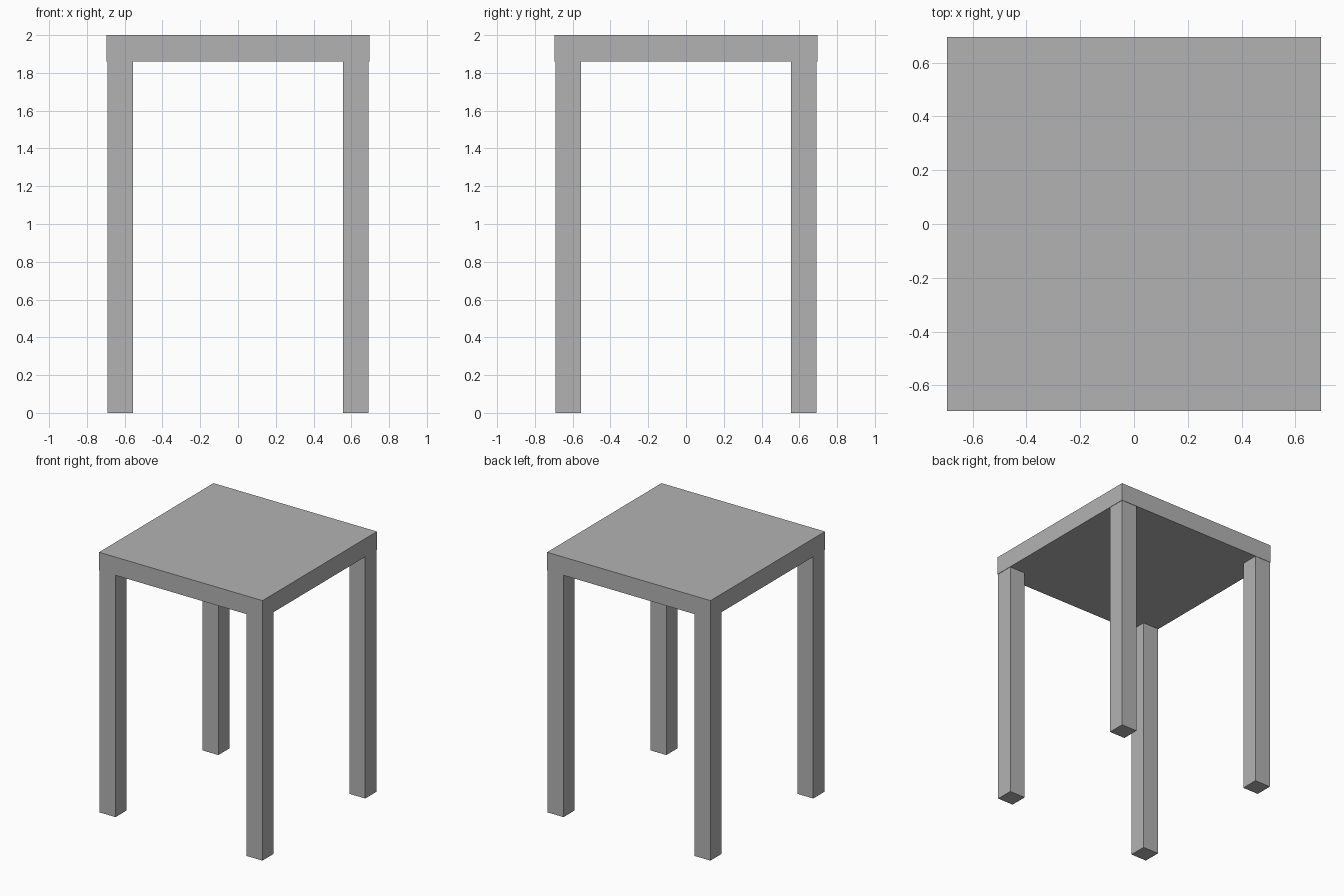
import bpy

# Remove the default object
cube = bpy.data.objects.get("Cube")
if cube:
    bpy.data.objects.remove(cube, do_unlink=True)

# Single flat grey
GREY = (0.45, 0.45, 0.45, 1.0)
grey = bpy.data.materials.new("grey")
grey.use_nodes = True
grey.diffuse_color = GREY
grey.node_tree.nodes["Principled BSDF"].inputs["Base Color"].default_value = GREY

HEIGHT = 2.0
TOP_WIDTH = 1.39
TOP_THICKNESS = 0.14
LEG_WIDTH = 0.135
LEG_INSET = 0.003


def box(name, size, location):
    bpy.ops.mesh.primitive_cube_add(size=1, location=location)
    obj = bpy.context.object
    obj.name = name
    obj.scale = size
    bpy.ops.object.transform_apply(location=False, rotation=False, scale=True)
    obj.data.materials.append(grey)
    return obj


# Square slab top
box("table_top", (TOP_WIDTH, TOP_WIDTH, TOP_THICKNESS),
    (0, 0, HEIGHT - TOP_THICKNESS / 2))

# Four square legs, set just inside the edge of the slab
leg_height = HEIGHT - TOP_THICKNESS
offset = TOP_WIDTH / 2 - LEG_INSET - LEG_WIDTH / 2
for depth, y in (("front", -offset), ("back", offset)):
    for side, x in (("left", offset), ("right", -offset)):
        box(f"{depth}_{side}_leg", (LEG_WIDTH, LEG_WIDTH, leg_height),
            (x, y, leg_height / 2))
